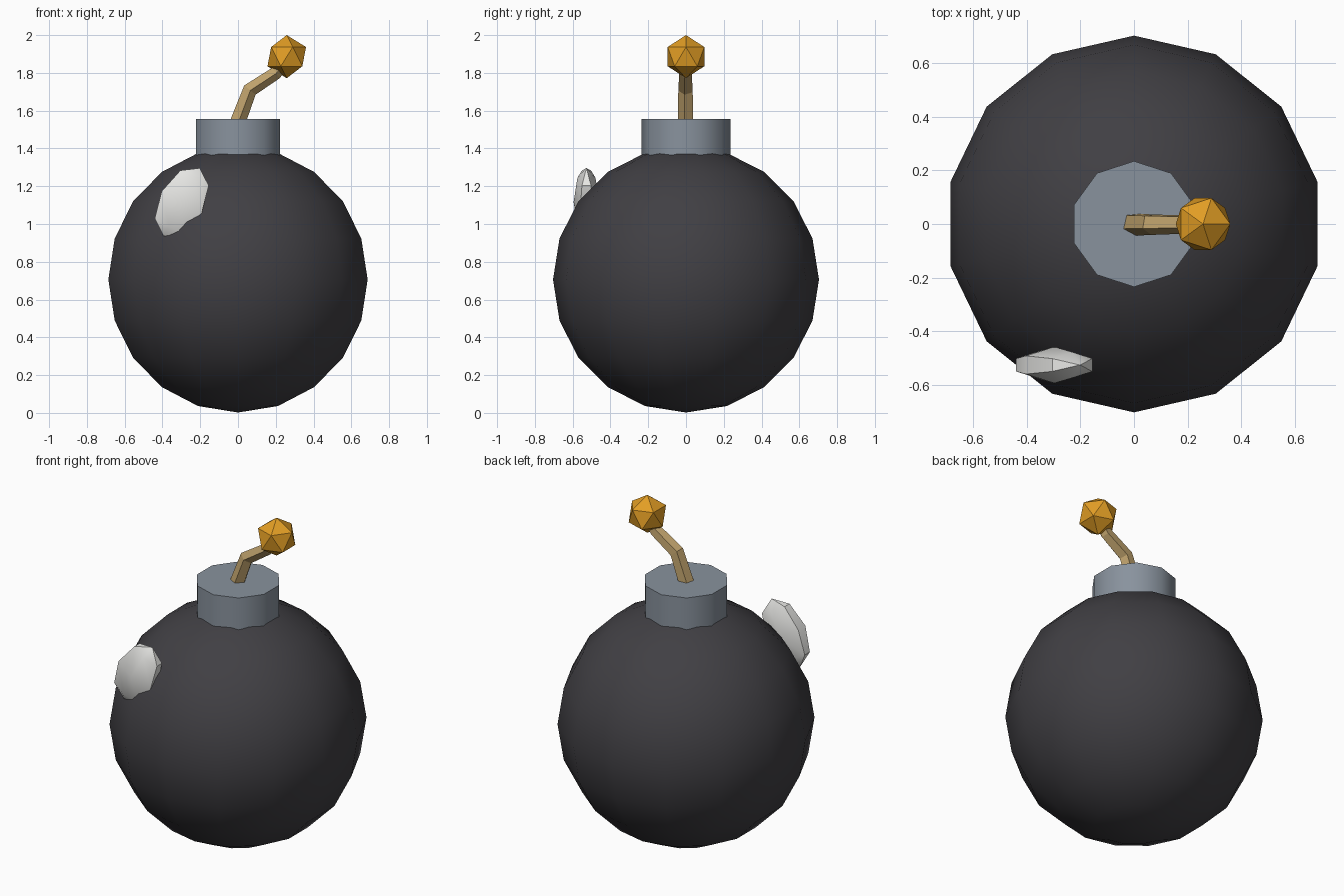
import bpy, bmesh
from math import radians, pi, sin, cos
from mathutils import Matrix, Vector

cube = bpy.data.objects.get("Cube")
if cube:
    bpy.data.objects.remove(cube, do_unlink=True)


def material(name, rgb):
    mat = bpy.data.materials.new(name)
    mat.use_nodes = True
    colour = (*rgb, 1)
    mat.diffuse_color = colour
    bsdf = next(n for n in mat.node_tree.nodes if n.type == 'BSDF_PRINCIPLED')
    bsdf.inputs["Base Color"].default_value = colour
    return mat


def finish(bm, name, mat, smooth_angle=None):
    """Turn a bmesh into a coloured object, smooth below the given angle."""
    bmesh.ops.recalc_face_normals(bm, faces=bm.faces)
    mesh = bpy.data.meshes.new(name)
    bm.to_mesh(mesh)
    bm.free()
    mesh.materials.append(mat)
    obj = bpy.data.objects.new(name, mesh)
    bpy.context.collection.objects.link(obj)
    if smooth_angle:
        bpy.ops.object.select_all(action='DESELECT')
        obj.select_set(True)
        bpy.context.view_layer.objects.active = obj
        bpy.ops.object.shade_smooth_by_angle(angle=radians(smooth_angle))
    return obj


charcoal = material("charcoal", (0.052, 0.050, 0.057))
steel = material("steel_grey", (0.25, 0.29, 0.34))
rope = material("rope_tan", (0.52, 0.36, 0.15))
gold = material("spark_gold", (0.76, 0.34, 0.018))
white = material("shine_white", (0.80, 0.80, 0.78))

# Round body
bm = bmesh.new()
bmesh.ops.create_uvsphere(bm, u_segments=14, v_segments=10, radius=0.704,
                          matrix=Matrix.Translation((0, 0, 0.706)))
finish(bm, "body", charcoal, 40)

# Ten-sided neck collar
bm = bmesh.new()
bmesh.ops.create_cone(bm, cap_ends=True, segments=10, radius1=0.235, radius2=0.235,
                      depth=0.24, matrix=Matrix.Translation((0, 0, 1.436)))
finish(bm, "neck", steel, 40)

# Bent five-sided fuse: rings swept along a path in the xz plane
path = [(-0.025, 1.48), (0.062, 1.71), (0.2, 1.8), (0.25, 1.87)]
leans = [20, 39, 52, 45]
radii = [0.045, 0.041, 0.036, 0.034]
bm = bmesh.new()
rings = []
for (x, z), lean, r in zip(path, leans, radii):
    turn = Matrix.Rotation(radians(lean), 4, 'Y')
    angles = [radians(60) + k * 2 * pi / 5 for k in range(5)]
    rings.append([bm.verts.new(Vector((x, 0, z)) + turn @ Vector((r * cos(a), r * sin(a), 0)))
                  for a in angles])
for low, high in zip(rings, rings[1:]):
    for k in range(5):
        n = (k + 1) % 5
        bm.faces.new((low[k], low[n], high[n], high[k]))
bm.faces.new(rings[0])
bm.faces.new(rings[-1])
finish(bm, "fuse", rope)

# Faceted spark at the fuse tip
bm = bmesh.new()
bmesh.ops.create_icosphere(bm, subdivisions=1, radius=0.114,
                           matrix=Matrix.Translation((0.258, 0, 1.886)))
finish(bm, "spark", gold)

# Flattened, tilted shine on the upper front right
bm = bmesh.new()
place = (Matrix.Translation((-0.298, -0.527, 1.116))
         @ Matrix.Rotation(radians(28), 4, 'Y')
         @ Matrix.Diagonal((0.139, 0.068, 0.204, 1)))
bmesh.ops.create_uvsphere(bm, u_segments=6, v_segments=4, radius=1, matrix=place)
finish(bm, "shine", white, 40)
